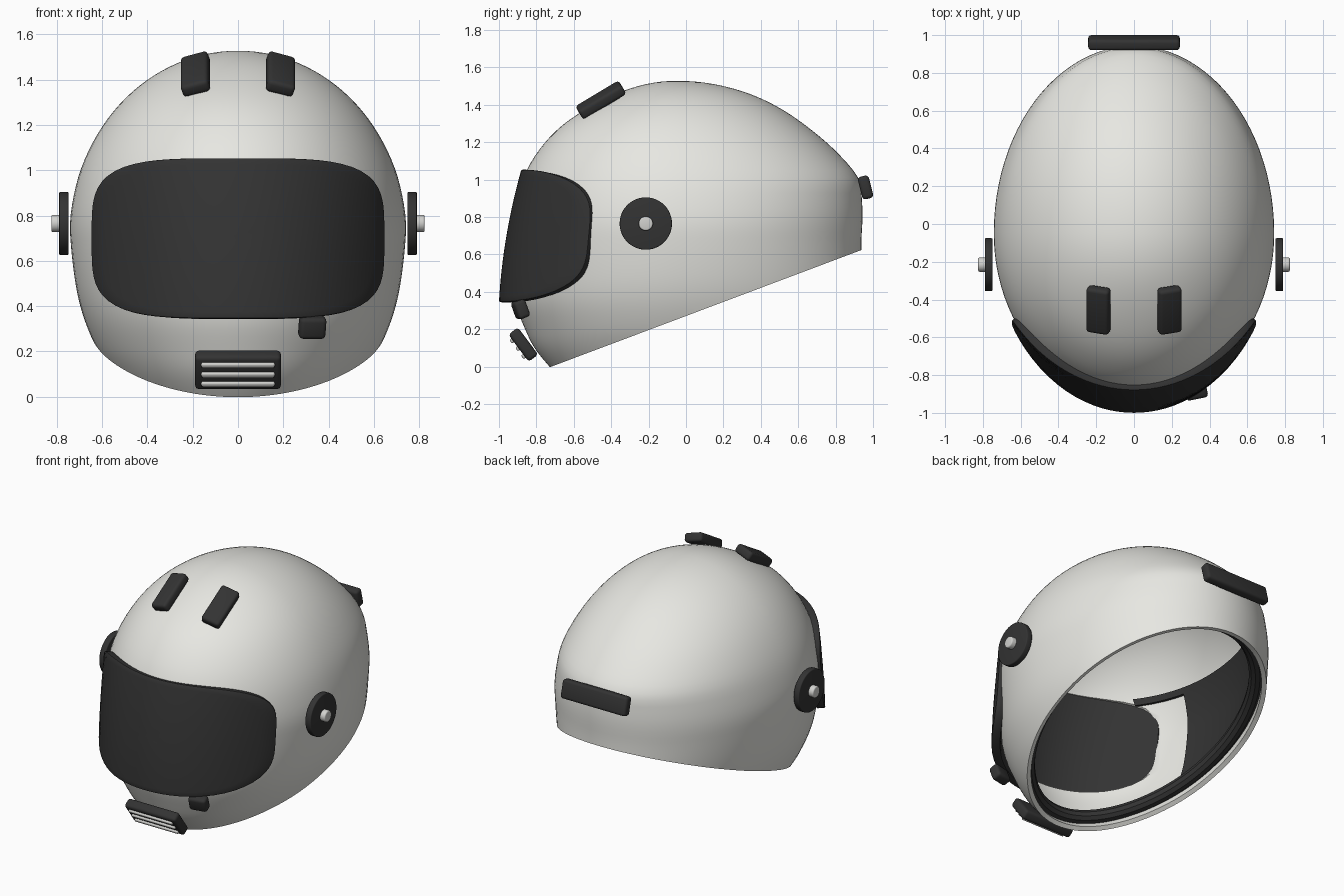
import bpy, bmesh
from math import sin, cos, pi, sqrt
from mathutils import Vector, Matrix, Euler

if "Cube" in bpy.data.objects:
    bpy.data.objects.remove(bpy.data.objects["Cube"], do_unlink=True)


def material(name, rgb):
    m = bpy.data.materials.new(name)
    m.use_nodes = True
    m.diffuse_color = (*rgb, 1)
    m.node_tree.nodes["Principled BSDF"].inputs["Base Color"].default_value = (*rgb, 1)
    return m


WHITE = material("shell white", (0.80, 0.80, 0.76))
BLACK = material("charcoal", (0.033, 0.033, 0.033))
SILVER = material("silver", (0.64, 0.64, 0.62))


def activate(ob):
    bpy.ops.object.select_all(action="DESELECT")
    ob.select_set(True)
    bpy.context.view_layer.objects.active = ob


def make(name, bm, mat):
    me = bpy.data.meshes.new(name)
    bm.to_mesh(me)
    bm.free()
    me.materials.append(mat)
    ob = bpy.data.objects.new(name, me)
    bpy.context.collection.objects.link(ob)
    return ob


def modify(ob, kind, **settings):
    mod = ob.modifiers.new(kind.title(), kind)
    for key, value in settings.items():
        setattr(mod, key, value)
    activate(ob)
    bpy.ops.object.modifier_apply(modifier=mod.name)


def smooth(ob):
    activate(ob)
    bpy.ops.object.shade_smooth_by_angle(angle=0.6)


# Shell sections: height, half width, reach to the front, reach to the back
ROWS = [(-.06, .43, .62, .96), (0, .48, .68, .97), (.1, .555, .76, .98),
        (.2, .618, .81, .98), (.35, .682, .867, .985), (.5, .718, .88, .988),
        (.72, .742, .88, .99), (.9, .742, .88, 1.015), (1, .742, .878, 1.04),
        (1.14, .74, .876, 1.01), (1.3, .74, .86, .97), (1.45, .74, .8, .96),
        (1.53, .74, .78, .96)]
MID, DOME, CENTRE = .72, .808, -.05


def section(z):
    """Smoothly interpolated half width, front and back reach at a height."""
    i = max(k for k in range(len(ROWS) - 1) if ROWS[k][0] <= z + 1e-6)

    def slope(k, c):
        a, b = ROWS[max(k - 1, 0)], ROWS[min(k + 1, len(ROWS) - 1)]
        return (b[c] - a[c]) / (b[0] - a[0])
    p, q = ROWS[i], ROWS[i + 1]
    h = q[0] - p[0]
    t = (z - p[0]) / h
    s = t * t * (3 - 2 * t)
    return [p[c] * (1 - s) + q[c] * s + h * t * (1 - t) *
            (slope(i, c) * (1 - t) - slope(i + 1, c) * t) for c in (1, 2, 3)]


def cut(bm, point, normal):
    """Keep the part on the side the normal points to."""
    bmesh.ops.bisect_plane(bm, geom=bm.verts[:] + bm.edges[:] + bm.faces[:],
                           plane_co=point, plane_no=normal, clear_inner=True)


def dome(inset=0.0, lift=0.0, segments=96, low=24, high=30):
    bm = bmesh.new()
    base = ROWS[0][0]
    levels = [(base + (MID - base) * i / low, 1) for i in range(low)]
    levels += [(MID + DOME * sin(pi / 2 * i / high), cos(pi / 2 * i / high))
               for i in range(high)]
    rings = []
    for z, c in levels:
        w, front, back = section(z)
        ring = []
        for j in range(segments):
            a = 2 * pi * j / segments
            reach = back if sin(a) > 0 else front
            ring.append(bm.verts.new(((w - inset) * c * cos(a),
                                      CENTRE + (reach - inset) * c * sin(a),
                                      z - inset * (1 - c))))
        rings.append(ring)
    for lower, upper in zip(rings, rings[1:]):
        for j in range(segments):
            k = (j + 1) % segments
            bm.faces.new((lower[j], lower[k], upper[k], upper[j]))
    pole = bm.verts.new((0, CENTRE, MID + DOME - inset))
    for j in range(segments):
        bm.faces.new((rings[-1][j], rings[-1][(j + 1) % segments], pole))
    # Sloping neck opening
    cut(bm, (0, -.72, lift), (0, -.376, 1))
    return bm


def port(scale, a):
    """Rounded eye port outline in x and z."""
    r = scale * (cos(a) ** 4 + sin(a) ** 4) ** -.25
    return .65 * r * cos(a), .70 + .355 * r * sin(a)


# Shell with neck opening and eye port
shell = make("helmet_shell", dome(), WHITE)
modify(shell, "SOLIDIFY", thickness=.03, offset=-1)
bm = bmesh.new()
outline = [port(.92, 2 * pi * j / 64) for j in range(64)]
face = bm.faces.new([bm.verts.new((x, -1.2, z)) for x, z in outline])
grown = bmesh.ops.extrude_face_region(bm, geom=[face])["geom"]
bmesh.ops.translate(bm, vec=(0, .85, 0),
                    verts=[g for g in grown if isinstance(g, bmesh.types.BMVert)])
bmesh.ops.recalc_face_normals(bm, faces=bm.faces[:])
cutter = make("eye_port_cutter", bm, BLACK)
cutter.hide_render = True
modify(shell, "BOOLEAN", object=cutter, operation="DIFFERENCE", solver="EXACT")
bpy.data.objects.remove(cutter, do_unlink=True)
while len(shell.data.materials) > 1:
    shell.data.materials.pop()
smooth(shell)


# Padded liner around the sides and back, with a narrow brow strip at its top
def lining(name, *planes):
    bm = dome(.04, .1)
    for point, normal in planes:
        cut(bm, point, normal)
    ob = make(name, bm, BLACK)
    modify(ob, "SOLIDIFY", thickness=.03, offset=-1)
    smooth(ob)


top = ((0, 0, 1), (0, 0, -1))
lining("inner_liner", ((0, -.27, 0), (0, 1, 0)), top)
lining("brow_strip", ((0, -.58, 0), (0, 1, 0)), ((0, -.27, 0), (0, -1, 0)),
       ((0, 0, .96), (0, 0, 1)), top)

# Soft roll around the inside of the neck opening
bm = dome(.07, .105)
path = [v.co.copy() for v in bm.verts if v.is_boundary]
bm.free()
middle = sum(path, Vector()) / len(path)
path.sort(key=lambda p: (p - middle).to_2d().angle_signed(Vector((1, 0))))
curve = bpy.data.curves.new("neck_roll", "CURVE")
curve.dimensions = "3D"
curve.bevel_depth, curve.bevel_resolution = .045, 3
spline = curve.splines.new("POLY")
spline.points.add(len(path) - 1)
for point, p in zip(spline.points, path):
    point.co = (*p, 1)
spline.use_cyclic_u = True
curve.materials.append(BLACK)
roll = bpy.data.objects.new("neck_roll", curve)
bpy.context.collection.objects.link(roll)
activate(roll)
bpy.ops.object.convert(target="MESH")
smooth(bpy.context.object)

# Visor: rounded rectangle wrapped around the face
bm = bmesh.new()


def visor_point(x, z):
    drop = (1.055 - z) / .71
    front = .88 + .20 * drop - .08 * drop * drop
    return bm.verts.new((x, -front * sqrt(1 - (x / .773) ** 2), z))


rings = [[visor_point(*port(r / 12, 2 * pi * j / 96)) for j in range(96)]
         for r in range(1, 13)]
hub = visor_point(0, .70)
for j in range(96):
    k = (j + 1) % 96
    bm.faces.new((hub, rings[0][j], rings[0][k]))
    for a, b in zip(rings, rings[1:]):
        bm.faces.new((a[j], b[j], b[k], a[k]))
visor = make("visor", bm, BLACK)
modify(visor, "SOLIDIFY", thickness=.055, offset=-1)
modify(visor, "BEVEL", width=.008, segments=2, limit_method="ANGLE", angle_limit=.9)
smooth(visor)


def block(name, size, place, turn, mat=BLACK, bevel=.018):
    bm = bmesh.new()
    bmesh.ops.create_cube(bm, size=1, matrix=Matrix.Diagonal((*size, 1)))
    ob = make(name, bm, mat)
    modify(ob, "BEVEL", width=bevel, segments=3)
    ob.matrix_world = (Matrix.Translation(place)
                       @ Euler(turn, "YXZ").to_matrix().to_4x4())
    smooth(ob)


def cylinder(name, radius, start, end, side, mat, bevel):
    bm = bmesh.new()
    bmesh.ops.create_cone(bm, cap_ends=True, segments=48, radius1=radius,
                          radius2=radius, depth=end - start)
    ob = make(name, bm, mat)
    modify(ob, "BEVEL", width=bevel, segments=3, limit_method="ANGLE")
    ob.matrix_world = (Matrix.Translation((side * (start + end) / 2, -.215, .765))
                       @ Matrix.Rotation(pi / 2, 4, "Y"))
    smooth(ob)


# Paired pivots and top vents
for side, label in ((1, "left"), (-1, "right")):
    cylinder(label + "_pivot_disc", .14, .749, .79, side, BLACK, .006)
    cylinder(label + "_pivot_bolt", .038, .76, .825, side, SILVER, .008)
    block(label + "_top_vent", (.125, .27, .06), (side * .188, -.455, 1.425),
          (.54, side * .3, 0))

# Rear vent, visor tab and chin vent with bars
block("rear_vent", (.485, .06, .124), (0, .96, .958), (.25, 0, 0))
block("visor_tab", (.118, .065, .098), (.328, -.885, .307), (.35, 0, .2))
tilt = Euler((.64, 0, 0))
chin = Vector((0, -.87, .118))
block("chin_vent", (.38, .064, .182), chin, tilt)
for i in (-1, 0, 1):
    offset = Vector((0, -.034, i * .052))
    offset.rotate(tilt)
    block("chin_vent_bar", (.325, .022, .024), chin + offset, tilt, SILVER, .008)
